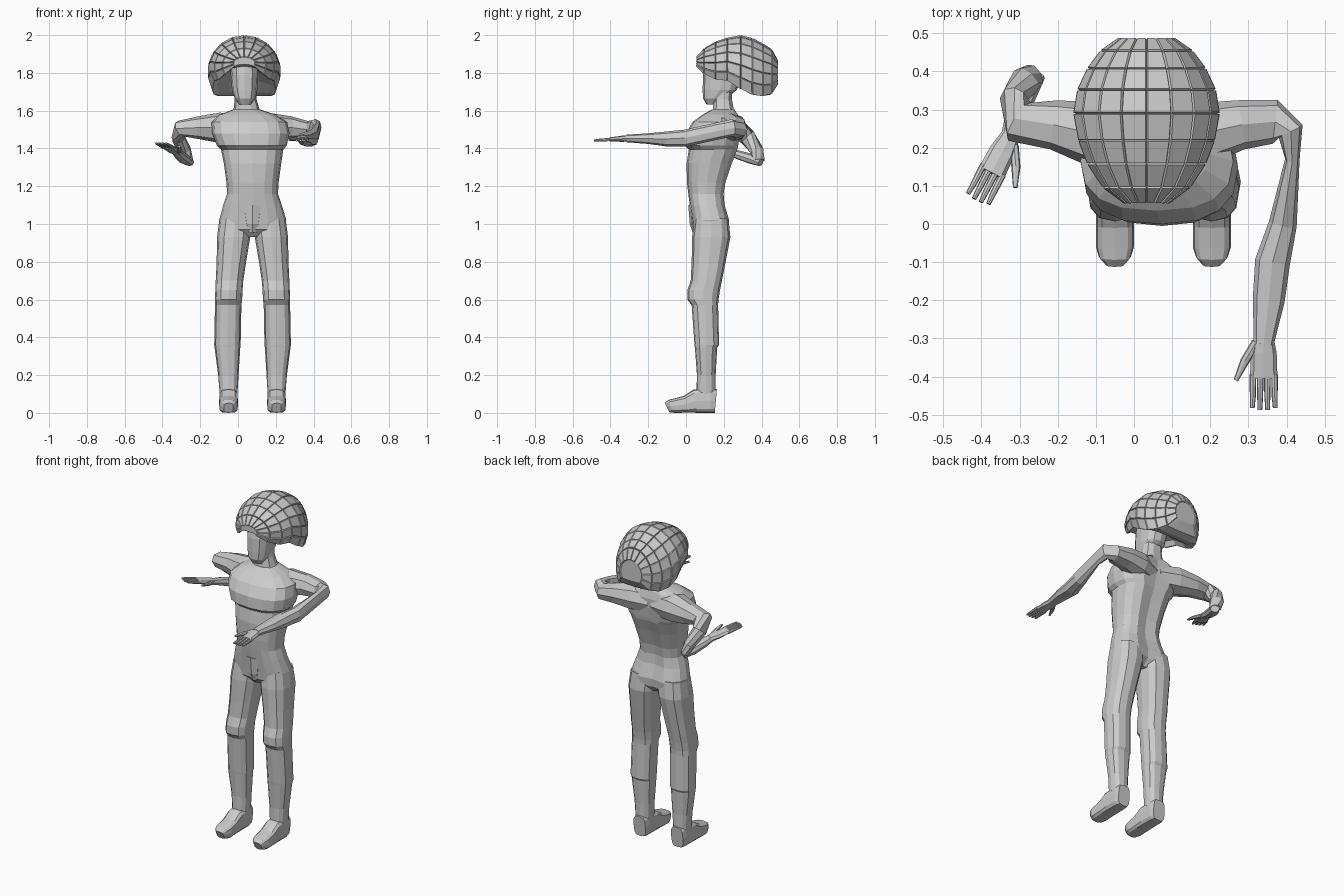
import bpy, bmesh, math
from mathutils import Vector

grey = bpy.data.materials.new("plain_grey")
grey.diffuse_color = (0.6, 0.6, 0.6, 1)
UP = Vector((0, 0, 1))


def finish(name, bm):
    bmesh.ops.recalc_face_normals(bm, faces=bm.faces[:])
    me = bpy.data.meshes.new(name)
    bm.to_mesh(me)
    bm.free()
    me.materials.append(grey)
    ob = bpy.data.objects.new(name, me)
    bpy.context.collection.objects.link(ob)
    return ob


def loft(bm, rings):
    """Skin closed rings of equal length and cap both ends."""
    vs = [[bm.verts.new(p) for p in r] for r in rings]
    n = len(vs[0])
    for a, b in zip(vs, vs[1:]):
        for i in range(n):
            j = (i + 1) % n
            bm.faces.new((a[i], a[j], b[j], b[i]))
    bm.faces.new(vs[0])
    bm.faces.new(vs[-1][::-1])


def oval(n, p=2.5, phase=0.0):
    """Unit rounded-square outline."""
    out = []
    for i in range(n):
        t = 2 * math.pi * i / n + phase
        c, s = math.cos(t), math.sin(t)
        out.append((math.copysign(abs(c) ** (2 / p), c), math.copysign(abs(s) ** (2 / p), s)))
    return out


def column(bm, rows, n=12, p=2.5, groove=0.0):
    """Upright loft, rows of (z, centre x, half width, y front, y back)."""
    rings = []
    for z, cx, hw, y0, y1 in rows:
        ring = []
        for i, (u, v) in enumerate(oval(n, p)):
            y = (y0 + y1) / 2 + v * (y1 - y0) / 2
            if i == n // 4:
                y -= groove
            ring.append((cx + u * hw, y, z))
        rings.append(ring)
    loft(bm, rings)


def limb(bm, rows, n=8, p=2.3):
    """Loft along a path, rows of (x, y, z, half width, half height)."""
    pts = [Vector(r[:3]) for r in rows]
    rings = []
    for i, r in enumerate(rows):
        t = (pts[min(i + 1, len(pts) - 1)] - pts[max(i - 1, 0)]).normalized()
        side = t.cross(UP).normalized()
        up = side.cross(t)
        rings.append([pts[i] + side * u * r[3] + up * v * r[4] for u, v in oval(n, p)])
    loft(bm, rings)


# Torso with spine groove and chest ledge
bm = bmesh.new()
column(bm, [(0.93, .077, .06, .07, .19), (0.97, .078, .165, .035, .23), (1.02, .078, .178, .03, .235),
            (1.10, .077, .155, .02, .21), (1.16, .077, .135, .012, .205), (1.22, .077, .138, .005, .215),
            (1.32, .077, .152, .003, .25), (1.395, .075, .165, .015, .28), (1.415, .073, .185, -.005, .285),
            (1.48, .068, .205, .0, .295), (1.54, .06, .20, .035, .295), (1.58, .05, .145, .09, .28),
            (1.605, .045, .075, .135, .26)], n=16, groove=.018)
finish("torso", bm)

# Front trouser panel
bm = bmesh.new()
column(bm, [(0.955, .077, .025, .035, .12), (1.0, .077, .04, .02, .12), (1.10, .077, .06, .012, .12)], n=8)
finish("front_panel", bm)

# Legs and feet, mirrored about the hip centre
for s, side in ((-1, "right"), (1, "left")):
    bm = bmesh.new()
    column(bm, [(z, .077 + s * d, hw, y0, y1) for z, d, hw, y0, y1 in (
        (1.03, .09, .085, .045, .225), (.93, .10, .088, .032, .235), (.80, .112, .078, .03, .21),
        (.70, .122, .073, .025, .19), (.65, .125, .072, .007, .18), (.60, .127, .072, .007, .172),
        (.57, .129, .070, .03, .17), (.36, .133, .070, .045, .175), (.345, .133, .068, .047, .165),
        (.20, .128, .054, .058, .157), (.10, .127, .047, .055, .157))])
    finish(side + "_leg", bm)
    bm = bmesh.new()
    cx = .077 + s * .127
    limb(bm, [(cx, y, h / 2, hw, h / 2) for y, hw, h in (
        (.158, .04, .125), (.13, .048, .13), (.05, .05, .125), (.0, .05, .092),
        (-.06, .05, .076), (-.085, .042, .07), (-.10, .025, .055))], n=12, p=3.5)
    finish(side + "_foot", bm)

# Head and neck
bm = bmesh.new()
column(bm, [(1.56, .048, .10, .13, .27), (1.61, .045, .068, .14, .255), (1.66, .04, .058, .145, .245),
            (1.74, .036, .058, .15, .25)], n=10)
finish("neck", bm)
bm = bmesh.new()
column(bm, [(1.632, .037, .03, .11, .16), (1.665, .037, .054, .09, .21), (1.71, .035, .067, .088, .27),
            (1.79, .034, .073, .09, .30), (1.86, .034, .07, .105, .30), (1.92, .034, .05, .14, .27)], n=12)
finish("head", bm)

# Hair: lofted front to back with an arched underside, raised patches on the outside
bm = bmesh.new()
rings = []
for y, hw, zt, zs, zm in ((.058, .055, 1.88, 1.835, 1.845), (.10, .112, 1.925, 1.795, 1.835),
                          (.16, .152, 1.96, 1.765, 1.83), (.22, .175, 1.98, 1.76, 1.81),
                          (.29, .188, 1.993, 1.715, 1.76), (.35, .178, 1.978, 1.685, 1.70),
                          (.405, .152, 1.95, 1.677, 1.677), (.45, .118, 1.92, 1.69, 1.685),
                          (.483, .07, 1.86, 1.74, 1.735)):
    zc = (zs + .5 * zt) / 1.5
    ring = []
    for i in range(13):
        t = math.radians(-30 + 20 * i)
        ring.append((.033 + hw * math.cos(t), y, zc + (zt - zc) * math.sin(t)))
    for i in range(1, 6):
        a = math.pi * i / 6
        ring.append((.033 - hw * .866 * math.cos(a), y, zs + (zm - zs) * math.sin(a)))
    rings.append(ring)
loft(bm, rings)
bmesh.ops.recalc_face_normals(bm, faces=bm.faces[:])
outer = [f for f in bm.faces if len(f.verts) == 4 and f.normal.z > -.45]
bmesh.ops.inset_individual(bm, faces=outer, thickness=.003, depth=.007)
finish("hair", bm)

# Arms: one bent back at the elbow, one reaching forward
bm = bmesh.new()
limb(bm, [(.02, .20, 1.50, .09, .07), (-.10, .235, 1.51, .085, .08), (-.21, .26, 1.51, .065, .06),
          (-.30, .268, 1.505, .058, .045), (-.318, .325, 1.46, .034, .045), (-.285, .375, 1.39, .04, .03),
          (-.265, .385, 1.335, .035, .025)])
finish("right_upper_arm", bm)
bm = bmesh.new()
limb(bm, [(-.255, .395, 1.325, .025, .02), (-.285, .345, 1.345, .032, .027), (-.31, .28, 1.365, .028, .024),
          (-.33, .21, 1.385, .023, .016)])
finish("right_forearm", bm)
bm = bmesh.new()
limb(bm, [(.10, .20, 1.50, .09, .07), (.19, .24, 1.51, .08, .075), (.28, .26, 1.51, .065, .06),
          (.37, .268, 1.50, .058, .045), (.41, .245, 1.51, .035, .045), (.415, .17, 1.493, .019, .045),
          (.39, .0, 1.455, .037, .045), (.363, -.10, 1.45, .046, .04), (.353, -.20, 1.452, .042, .028),
          (.34, -.315, 1.453, .026, .02)])
finish("left_arm", bm)


def hand(name, wrist, direction, thumb):
    w, d = Vector(wrist), Vector(direction).normalized()
    s = d.cross(UP).normalized()
    bm = bmesh.new()

    def part(*rows):
        limb(bm, [(*(w + d * a + s * b), hw, hh) for a, b, hw, hh in rows])
    part((-.02, 0, .025, .018), (.03, 0, .034, .016), (.095, 0, .036, .011))
    for i in range(4):  # fingers
        b = (i - 1.5) * .019
        part((.085, b, .009, .009), (.14, b, .008, .008), (.18 - .005 * abs(i - 1.5), b * 1.05, .006, .005))
    part((.0, thumb * .02, .012, .012), (.05, thumb * .05, .012, .010), (.10, thumb * .073, .006, .006))
    finish(name, bm)


hand("right_hand", (-.332, .215, 1.385), (-.45, -.88, .25), -1)
hand("left_hand", (.34, -.31, 1.453), (0, -1, -.06), 1)
